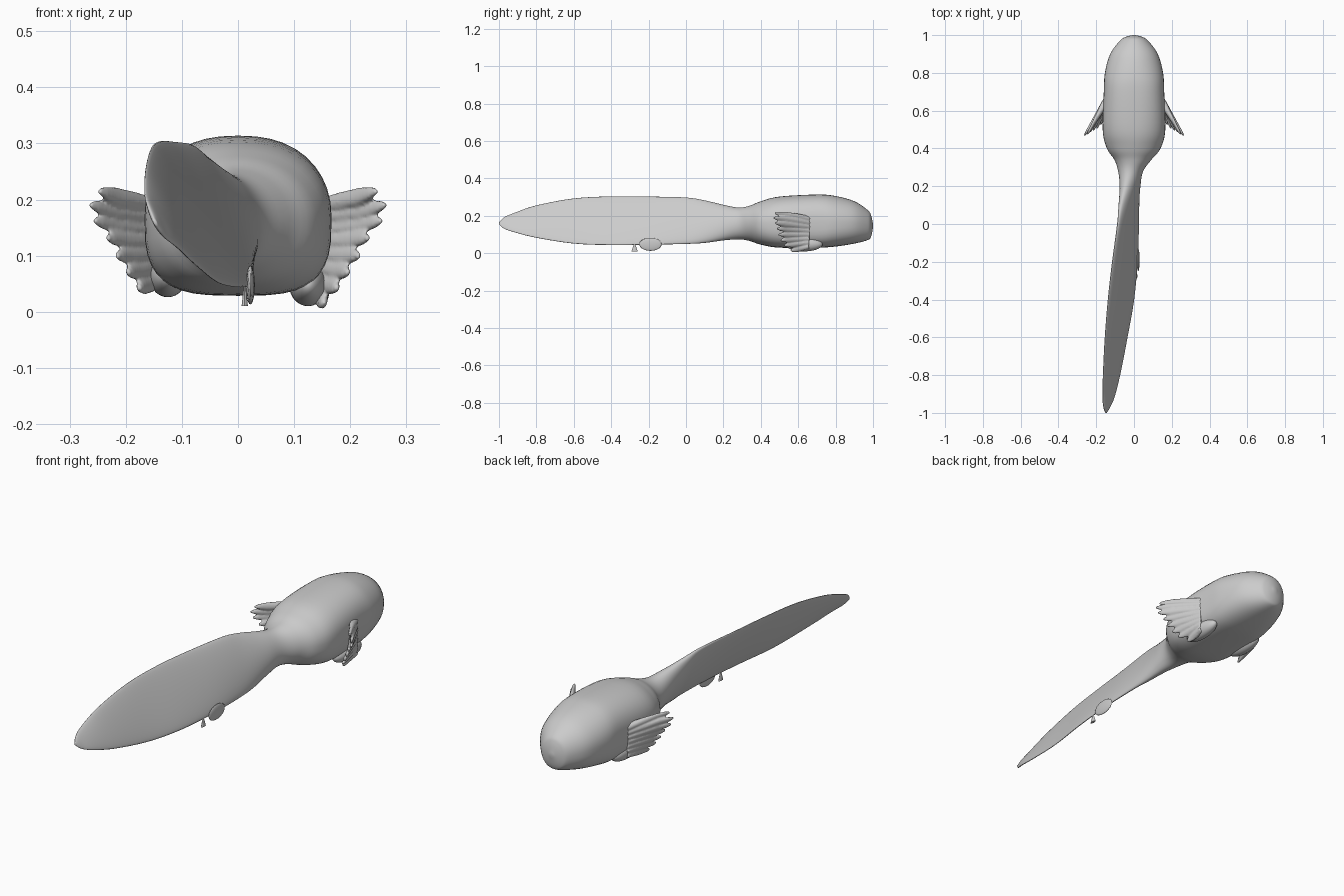
import bpy, bmesh, math
from mathutils import Vector

if "Cube" in bpy.data.objects:
    bpy.data.objects.remove(bpy.data.objects["Cube"])


def spline(rows, steps):
    # Catmull-Rom interpolation through rows of section values
    out = []
    n = len(rows)
    for i in range(n - 1):
        a, b, c, d = (rows[min(max(k, 0), n - 1)] for k in (i - 1, i, i + 1, i + 2))
        for s in range(steps):
            t = s / steps
            out.append([0.5 * (2 * q + (r - p) * t + (2 * p - 5 * q + 4 * r - u) * t * t
                               + (3 * q - p - 3 * r + u) * t ** 3)
                        for p, q, r, u in zip(a, b, c, d)])
    return out + [list(rows[-1])]


def bridge(bm, rings):
    # skin a list of vertex rings and cap both ends
    loops = [[bm.verts.new(p) for p in ring] for ring in rings]
    n = len(loops[0])
    for a, b in zip(loops, loops[1:]):
        for i in range(n):
            bm.faces.new((a[i], a[(i + 1) % n], b[(i + 1) % n], b[i]))
    bm.faces.new(loops[0])
    bm.faces.new(loops[-1])


def finish(bm, name):
    bmesh.ops.recalc_face_normals(bm, faces=bm.faces)
    me = bpy.data.meshes.new(name)
    bm.to_mesh(me)
    bm.free()
    me.polygons.foreach_set("use_smooth", [True] * len(me.polygons))
    ob = bpy.data.objects.new(name, me)
    bpy.context.collection.objects.link(ob)
    return ob


def power(v, p):
    return math.copysign(abs(v) ** p, v)


# body and leaning tail: y, top x, top z, bottom x, bottom z, half width, belly squareness
sections = [
    (1.0, 0, .155, 0, .140, .008, 1), (.99, 0, .202, 0, .090, .045, .95),
    (.97, 0, .232, 0, .070, .075, .9), (.9, 0, .278, 0, .052, .126, .8),
    (.8, 0, .306, 0, .036, .154, .7), (.7, 0, .314, 0, .030, .160, .6),
    (.5, 0, .303, 0, .030, .166, .65), (.4, -.003, .278, 0, .046, .142, .8),
    (.34, -.01, .254, -.002, .066, .098, 1), (.28, -.03, .244, -.005, .075, .066, 1),
    (.2, -.05, .258, .008, .070, .049, 1), (.1, -.072, .282, .018, .056, .034, 1),
    (0, -.086, .298, .023, .050, .022, 1), (-.2, -.115, .303, .018, .046, .015, 1),
    (-.4, -.138, .304, .0, .044, .012, 1), (-.6, -.154, .293, -.035, .052, .011, 1),
    (-.8, -.164, .256, -.074, .083, .010, 1), (-.92, -.166, .215, -.105, .113, .009, 1),
    (-.975, -.160, .190, -.130, .133, .007, 1), (-1.0, -.150, .164, -.146, .155, .003, 1)]
rings = []
for y, xt, zt, xb, zb, hw, p in spline(sections, 5):
    top, bot = Vector((xt, y, zt)), Vector((xb, y, zb))
    mid, up = (top + bot) / 2, (top - bot) / 2
    side = Vector((up.z, 0, -up.x)).normalized() * hw
    ring = []
    for k in range(40):
        a = 2 * math.pi * k / 40
        e = p if math.sin(a) < 0 else min(1, p + .25)
        ring.append(mid + side * power(math.cos(a), e) + up * power(math.sin(a), e))
    rings.append(ring)
bm = bmesh.new()
bridge(bm, rings)
finish(bm, "body_and_tail")

# fan-shaped fins: flattened rays joined into one webbed sheet
tips = [(.247, .475, .215), (.263, .468, .19), (.256, .475, .162), (.233, .487, .132),
        (.216, .495, .1), (.197, .505, .07), (.177, .525, .042), (.153, .56, .014)]
for sign, label, count in ((1, "right_fin", 8), (-1, "left_fin", 7)):
    bm = bmesh.new()
    for i, tip in enumerate(tips[:count]):
        end = Vector(tip)
        start = Vector((.145, .655, .185 - .021 * i))
        across = Vector((.1, .02, .35)).normalized()
        thin = (end - start).cross(across).normalized()
        across = thin.cross(end - start).normalized()
        rays = []
        for t, w, h in ((0, .016, .02), (.4, .018, .014), (.7, .017, .009),
                        (.9, .012, .007), (1, .005, .004)):
            c = start.lerp(end, t)
            ring = []
            for k in range(10):
                a = k * math.tau / 10
                v = c + across * w * math.cos(a) + thin * h * math.sin(a)
                ring.append((v.x * sign, v.y, v.z))
            rays.append(ring)
        bridge(bm, rays)
    fin = finish(bm, label)
    remesh = fin.modifiers.new("Fuse", 'REMESH')
    remesh.mode = 'VOXEL'
    remesh.voxel_size = .004
    remesh.use_smooth_shade = True
    smooth = fin.modifiers.new("Soften", 'SMOOTH')
    smooth.iterations = 2

# low shoulder swellings under the fins
for sign, label, z in ((1, "right_shoulder", .048), (-1, "left_shoulder", .064)):
    bpy.ops.mesh.primitive_uv_sphere_add(segments=24, ring_count=14, location=(.125 * sign, .63, z))
    ob = bpy.context.object
    ob.name = label
    ob.scale = (.034, .1, .038)
    bpy.ops.object.shade_smooth()

# small vent flap and spur under the tail
for label, loc, scale in (("vent_flap", (.022, -.19, .048), (.008, .06, .035)),
                          ("tail_spur", (.012, -.275, .03), (.006, .017, .02))):
    if label == "vent_flap":
        bpy.ops.mesh.primitive_uv_sphere_add(segments=16, ring_count=10, location=loc)
    else:
        bpy.ops.mesh.primitive_cone_add(vertices=10, radius1=1, radius2=.2, depth=2, location=loc)
    ob = bpy.context.object
    ob.name = label
    ob.scale = scale
    bpy.ops.object.shade_smooth_by_angle()
